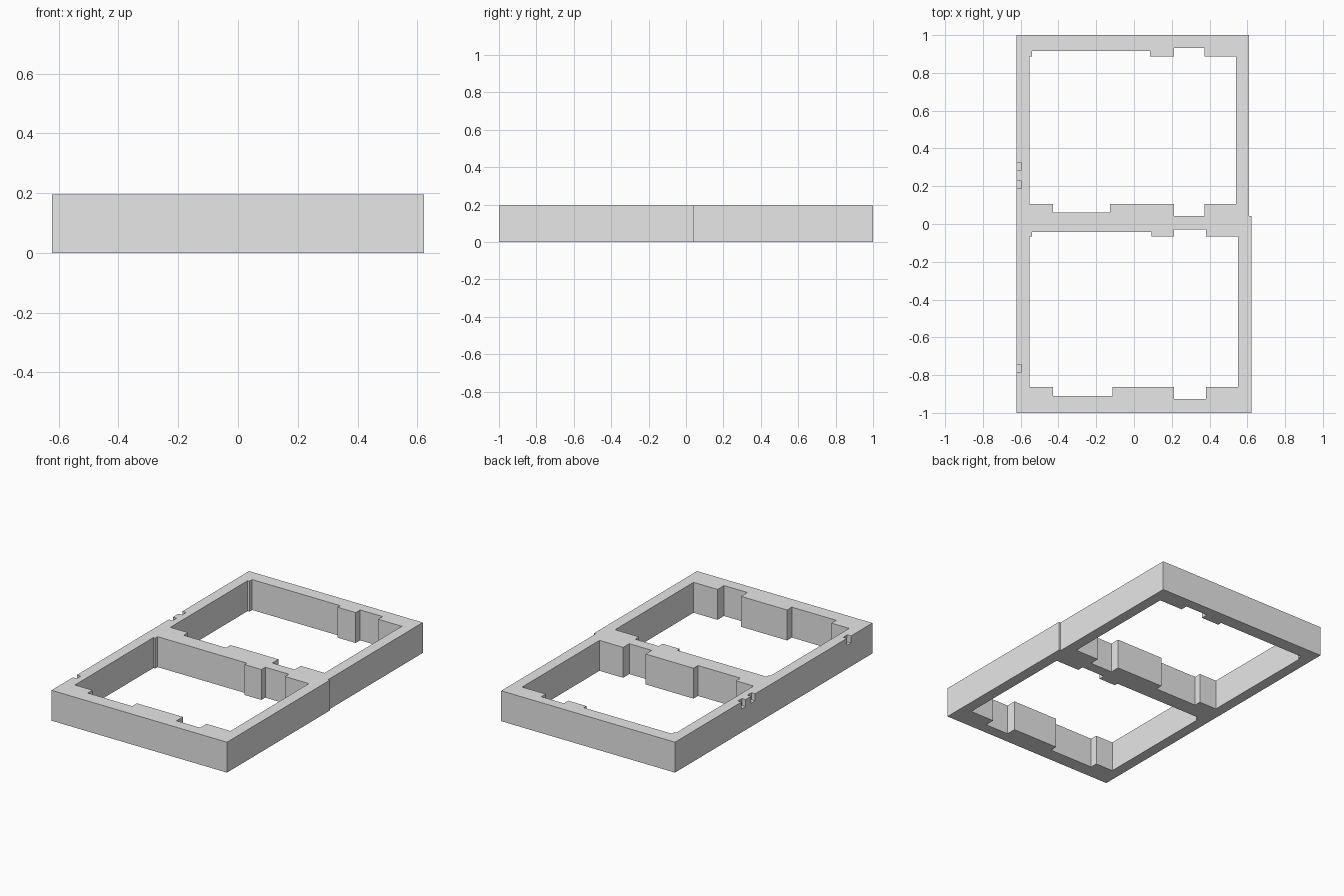
import bpy, bmesh

if "Cube" in bpy.data.objects:
    bpy.data.objects.remove(bpy.data.objects["Cube"])

HEIGHT = 0.195

grey = bpy.data.materials.new("light_grey")
grey.diffuse_color = (0.8, 0.8, 0.8, 1)
grey.use_nodes = True
grey.node_tree.nodes["Principled BSDF"].inputs["Base Color"].default_value = grey.diffuse_color


def prism(name, outline, z0, z1):
    """Extrude a closed xy outline from z0 to z1."""
    bm = bmesh.new()
    face = bm.faces.new([bm.verts.new((x, y, z0)) for x, y in outline])
    top = bmesh.ops.extrude_face_region(bm, geom=[face])["geom"]
    verts = [v for v in top if isinstance(v, bmesh.types.BMVert)]
    bmesh.ops.translate(bm, verts=verts, vec=(0, 0, z1 - z0))
    bmesh.ops.recalc_face_normals(bm, faces=bm.faces)
    mesh = bpy.data.meshes.new(name)
    bm.to_mesh(mesh)
    bm.free()
    mesh.materials.append(grey)
    obj = bpy.data.objects.new(name, mesh)
    bpy.context.collection.objects.link(obj)
    return obj


def stepped(x_start, steps):
    """Points of a stepped edge; each step is (y, x where it ends)."""
    points, x = [], x_start
    for y, x_end in steps:
        points += [(x, y), (x_end, y)]
        x = x_end
    return points


def cut(target, cutter):
    mod = target.modifiers.new(cutter.name, 'BOOLEAN')
    mod.operation = 'DIFFERENCE'
    mod.solver = 'EXACT'
    mod.object = cutter
    cutter.hide_render = True
    cutter.display_type = 'WIRE'


# Frame body, with a small jog in the right side
frame = prism("frame", [(-0.622, -1), (0.622, -1), (0.622, 0.042),
                        (0.61, 0.042), (0.61, 1), (-0.622, 1)], 0, HEIGHT)

# Two windows: stepped front edge, stepped back edge
LEFT = -0.553
windows = {
    "back_window_cutter": (
        [(0.105, -0.428), (0.06, -0.127), (0.105, 0.213), (0.043, 0.372), (0.105, 0.54)],
        [(0.888, -0.54), (0.915, 0.085), (0.888, 0.213), (0.933, 0.372), (0.888, 0.54)]),
    "front_window_cutter": (
        [(-0.862, -0.428), (-0.91, -0.113), (-0.862, 0.213), (-0.927, 0.38), (-0.862, 0.55)],
        [(-0.067, -0.54), (-0.043, 0.093), (-0.067, 0.213), (-0.028, 0.38), (-0.067, 0.55)]),
}
for name, (front, back) in windows.items():
    outline = stepped(LEFT, front) + stepped(LEFT, back)[::-1]
    cut(frame, prism(name, outline, -0.1, HEIGHT + 0.1))

# Small notches in the top of the left side
for i, y in enumerate((0.305, 0.208, -0.763)):
    outline = [(-0.7, y - 0.02), (-0.595, y - 0.02), (-0.595, y + 0.02), (-0.7, y + 0.02)]
    cut(frame, prism(f"notch_cutter_{i + 1}", outline, HEIGHT - 0.045, HEIGHT + 0.1))
